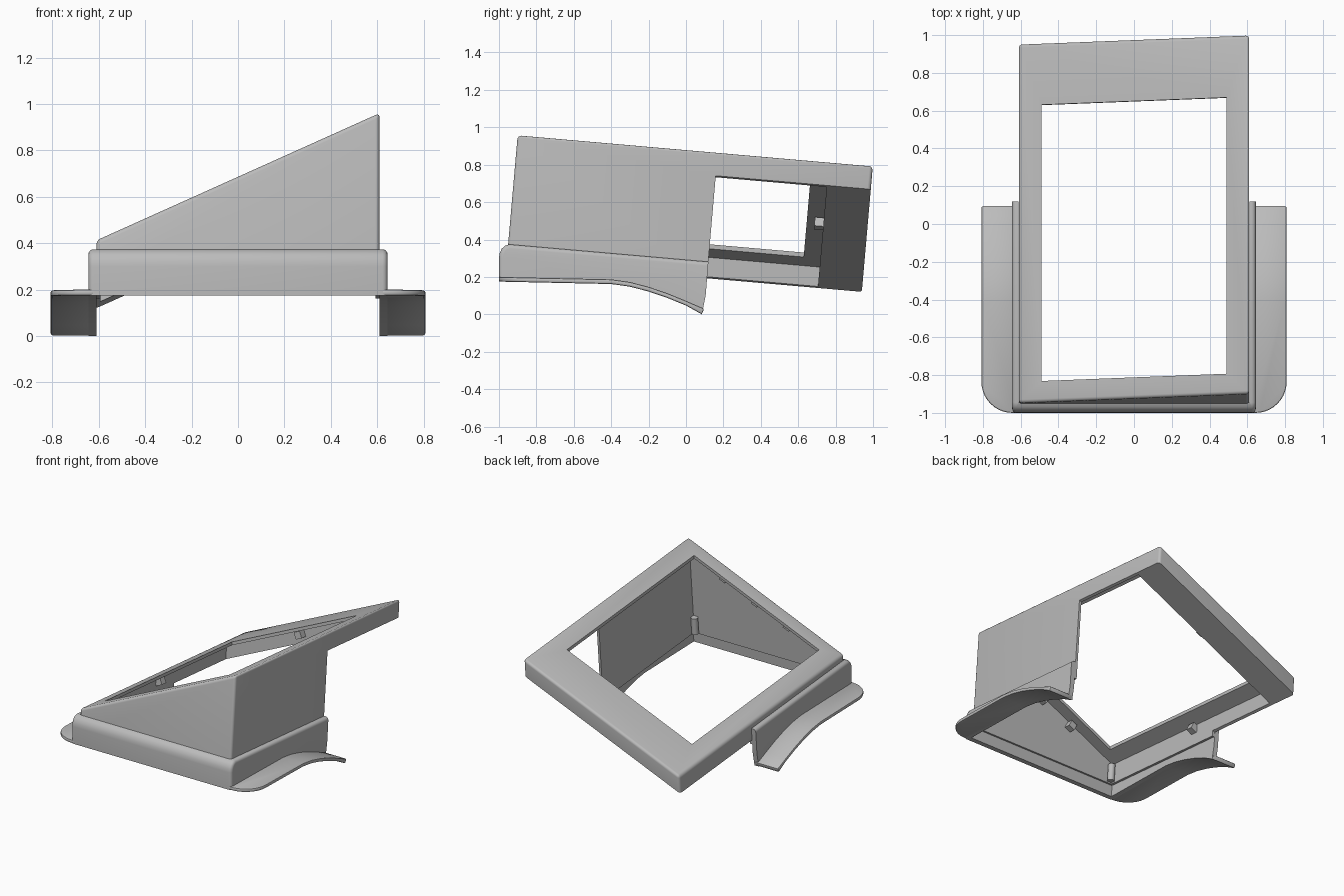
import bpy, bmesh, math
from mathutils import Matrix, Vector

if "Cube" in bpy.data.objects:
    bpy.data.objects.remove(bpy.data.objects["Cube"], do_unlink=True)

grey = bpy.data.materials.new("plain_grey")
grey.use_nodes = True
colour = (0.5, 0.5, 0.5, 1)
grey.diffuse_color = colour
grey.node_tree.nodes["Principled BSDF"].inputs["Base Color"].default_value = colour

TILT = Matrix.Rotation(math.radians(-5), 4, 'X')   # whole housing leans back
SLOPE = 0.451                                      # sideways rise of the top
RIM = 0.61                                         # half width of the housing
parts = []


def top(x, drop=0.0):
    return 0.605 + SLOPE * x - drop


def prism(name, profile, axis, lo, hi, tilt=True, round_rule=None, radius=0.02, segments=4):
    """Extrude a 2D profile along x (profile is y,z), or along y (profile is x,z)."""
    bm = bmesh.new()

    def place(p, d):
        return Vector((d, *p)) if axis == 'X' else Vector((p[0], d, p[1]))
    a = [bm.verts.new(place(p, lo)) for p in profile]
    b = [bm.verts.new(place(p, hi)) for p in profile]
    bm.faces.new(a)
    bm.faces.new(b)
    for i in range(len(a)):
        j = (i + 1) % len(a)
        bm.faces.new((a[i], a[j], b[j], b[i]))
    bmesh.ops.recalc_face_normals(bm, faces=bm.faces)
    if round_rule:
        edges = [e for e in bm.edges if round_rule((e.verts[0].co + e.verts[1].co) / 2)]
        bmesh.ops.bevel(bm, geom=edges, offset=radius, segments=segments,
                        profile=0.5, affect='EDGES', clamp_overlap=True)
    if tilt:
        bm.transform(TILT)
    return finish(name, bm)


def finish(name, bm):
    mesh = bpy.data.meshes.new(name)
    bm.to_mesh(mesh)
    bm.free()
    mesh.materials.append(grey)
    obj = bpy.data.objects.new(name, mesh)
    bpy.context.collection.objects.link(obj)
    parts.append(obj)
    return obj


def bake(obj):
    graph = bpy.context.evaluated_depsgraph_get()
    mesh = bpy.data.meshes.new_from_object(obj.evaluated_get(graph))
    obj.modifiers.clear()
    obj.data = mesh


def cut(obj, *cutters):
    for c in cutters:
        mod = obj.modifiers.new("cut", 'BOOLEAN')
        mod.operation = 'DIFFERENCE'
        mod.solver = 'EXACT'
        mod.object = c
    bake(obj)
    for c in cutters:
        parts.remove(c)
        bpy.data.objects.remove(c, do_unlink=True)


def box(x0, x1, z0, z1):
    return [(x0, z0), (x1, z0), (x1, z1), (x0, z1)]


def under(x0, x1, drop, floor):
    return [(x0, floor), (x1, floor), (x1, top(x1, drop)), (x0, top(x0, drop))]


# Wedge housing: rounded solid, hollowed, with a window and an open rear side
FRONT, BACK, WALL_END = -0.98, 0.926, 0.094
housing = prism("housing", under(-RIM, RIM, 0, 0.17), 'Y', FRONT, BACK,
                round_rule=lambda m: m.z > 0.2, radius=0.018)
cut(housing,
    prism("cavity", under(-0.592, 0.592, 0.024, -0.5), 'Y', FRONT + 0.02, 0.69),
    prism("window", box(-0.49, 0.49, -0.6, 1.5), 'Y', -0.868, 0.60),
    prism("rear_opening", under(-1, 1, 0.128, -0.7), 'Y', WALL_END, 1.2))

# Skirt around the foot of the housing, its lower edge sweeping down at the rear
sweep = [(-1, 0.175), (-0.4, 0.162), (-0.3, 0.148), (-0.2, 0.122),
         (-0.1, 0.088), (0, 0.047), (0.085, 0)]
skirt_top = [(0.105, 0.1), (0.12, 0.281), (-0.945, 0.374), (-0.968, 0.367),
             (-0.986, 0.35), (-0.997, 0.325), (-1, 0.3)]
skirt = prism("skirt", sweep + skirt_top, 'X', -0.645, 0.645, tilt=False,
              round_rule=lambda m: abs(m.x) > 0.6 and m.z > 0.2, radius=0.022)
cut(skirt, prism("skirt_inside", box(-0.611, 0.611, -0.6, 1), 'Y', FRONT + 0.005, 1.5))

# Curved side flanges with a large rounded front corner
upper = [(y, z + 0.025) for y, z in sweep[:-1]] + [(0.097, 0.03)]
for side, label in ((1, "left"), (-1, "right")):
    flange = prism(label + "_flange", sweep + upper[::-1], 'X', side * 0.618, side * 0.808,
                   tilt=False, radius=0.165, segments=10,
                   round_rule=lambda m: abs(m.x) > 0.8 and m.y < -0.99)
    soft = flange.modifiers.new("soft_edges", 'BEVEL')
    soft.width = 0.008
    soft.segments = 2
    soft.limit_method = 'ANGLE'
    soft.angle_limit = math.radians(50)
    bake(flange)

# Screw posts in the front corners
for side, label in ((1, "left"), (-1, "right")):
    bm = bmesh.new()
    bmesh.ops.create_cone(bm, cap_ends=True, segments=20, radius1=0.024,
                          radius2=0.024, depth=0.12)
    bm.transform(TILT @ Matrix.Translation((side * 0.57, -0.94, 0.24)))
    finish(label + "_corner_post", bm)


# Small clips beneath the top panel
def clip(name, x, y):
    bm = bmesh.new()
    bmesh.ops.create_cube(bm, size=0.05)
    lean = Matrix.Rotation(-math.atan(SLOPE), 4, 'Y')
    bm.transform(TILT @ Matrix.Translation((x, y, top(x, 0.06))) @ lean)
    finish(name, bm)


for i, x in enumerate((0.3, 0.05, -0.2)):
    clip("front_clip_%d" % (i + 1), x, -0.94)
clip("rear_clip", 0, 0.667)
clip("side_clip", -0.575, -0.1)

# Smooth rounded edges, keep corners crisp
bpy.ops.object.select_all(action='DESELECT')
for obj in parts:
    obj.select_set(True)
bpy.context.view_layer.objects.active = housing
bpy.ops.object.shade_smooth_by_angle(angle=math.radians(35))
